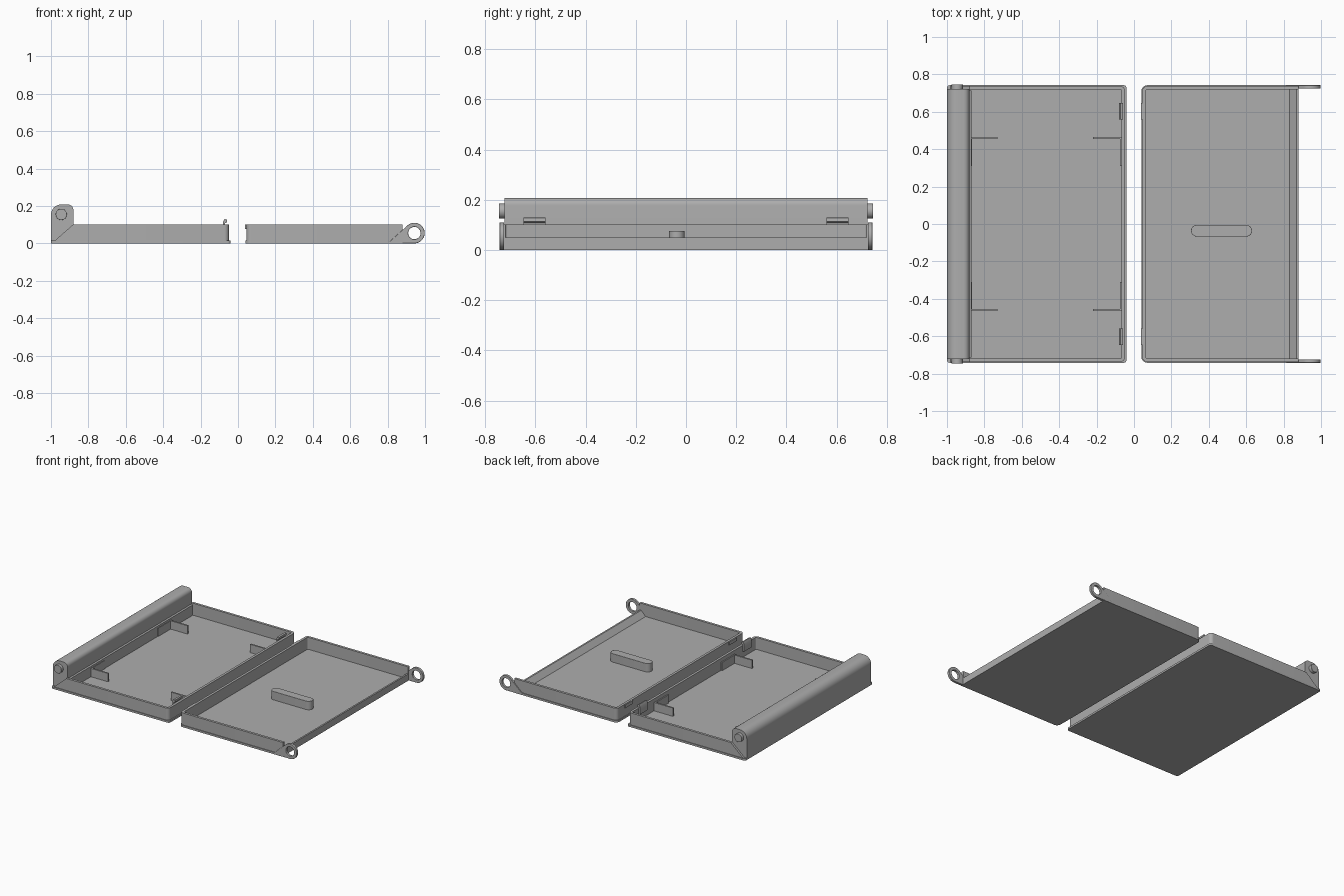
import bpy, bmesh
from math import radians, cos, sin

if "Cube" in bpy.data.objects:
    bpy.data.objects.remove(bpy.data.objects["Cube"])

GREY = (0.42, 0.42, 0.42, 1)
grey = bpy.data.materials.new("grey plastic")
grey.use_nodes = True
grey.diffuse_color = GREY
grey.node_tree.nodes["Principled BSDF"].inputs["Base Color"].default_value = GREY


def arc(cx, cy, r, start, end, steps=8):
    angles = [radians(start + (end - start) * i / steps) for i in range(steps + 1)]
    return [(cx + r * cos(a), cy + r * sin(a)) for a in angles]


def prism(name, loops, lo, hi, axis="z", bevel=0):
    """Extrude an outline (plus hole loops) from lo to hi along an axis."""
    place = {"x": lambda a, b, h: (h, a, b),
             "y": lambda a, b, h: (a, h, b),
             "z": lambda a, b, h: (a, b, h)}[axis]
    bm = bmesh.new()
    caps = [[], []]
    for loop in loops:
        rings = [[bm.verts.new(place(a, b, h)) for a, b in loop] for h in (lo, hi)]
        for i in range(len(loop)):
            bm.faces.new((rings[0][i - 1], rings[0][i], rings[1][i], rings[1][i - 1]))
            for ring, cap in zip(rings, caps):
                cap.append(bm.edges.get((ring[i - 1], ring[i])))
    for cap in caps:
        bmesh.ops.triangle_fill(bm, use_beauty=True, use_dissolve=False, edges=cap)
    bmesh.ops.recalc_face_normals(bm, faces=bm.faces)
    mesh = bpy.data.meshes.new(name)
    bm.to_mesh(mesh)
    bm.free()
    mesh.materials.append(grey)
    ob = bpy.data.objects.new(name, mesh)
    bpy.context.collection.objects.link(ob)
    bpy.ops.object.select_all(action="DESELECT")
    ob.select_set(True)
    bpy.context.view_layer.objects.active = ob
    bpy.ops.object.shade_smooth_by_angle(angle=radians(30))
    if bevel:
        mod = ob.modifiers.new("soft edges", "BEVEL")
        mod.width, mod.segments, mod.limit_method = bevel, 3, "ANGLE"
    return ob


def box(name, x, y, z, bevel=0):
    return prism(name, [[(x[0], y[0]), (x[1], y[0]), (x[1], y[1]), (x[0], y[1])]],
                 *z, bevel=bevel)


def rounded(x0, x1, y, r):
    """Rounded rectangle symmetric about y = 0."""
    return (arc(x1 - r, y - r, r, 0, 90) + arc(x0 + r, y - r, r, 90, 180)
            + arc(x0 + r, r - y, r, 180, 270) + arc(x1 - r, r - y, r, 270, 360))


def three_walls(side, near, far, y, t, r):
    """U-shaped wall, closed at x = near and open at x = far."""
    def path(x, half, rad):
        return ([(far, half)] + arc(x + rad, half - rad, rad, 90, 180)
                + arc(x + rad, rad - half, rad, 180, 270) + [(far, -half)])
    loop = path(near, y, r) + path(near + t, y - t, r / 3)[::-1]
    return [[(side * px, py) for px, py in loop]]


# Tray floor and walls
prism("tray_floor", [rounded(-1, -0.04, 0.742, 0.015)], 0, 0.014)
prism("tray_walls", three_walls(-1, 0.048, 0.88, 0.737, 0.018, 0.025), 0, 0.102)

# Tall hinge beam with rounded top
beam = ([(-0.88, 0)] + arc(-0.91, 0.178, 0.03, 0, 90, 6)
        + arc(-0.945, 0.153, 0.055, 90, 180, 12) + [(-1, 0)])
prism("hinge_beam", [beam], -0.722, 0.722, "y")
prism("beam_inner_ledge", [[(-0.89, 0.01), (-0.87, 0.01), (-0.87, 0.09), (-0.89, 0.1)]],
      -0.715, 0.715, "y")

# Lid floor, walls and the low lip on its open side
lid_floor = arc(0.07, 0.712, 0.03, 90, 180) + arc(0.07, -0.712, 0.03, 180, 270)
prism("lid_floor", [lid_floor + [(0.88, -0.742), (0.88, 0.742)]], 0, 0.014)
prism("lid_walls", three_walls(1, 0.045, 0.88, 0.737, 0.018, 0.025), 0, 0.102)
prism("lid_lip", [[(0.83, 0.012), (0.88, 0.012), (0.88, 0.05), (0.868, 0.05), (0.838, 0.02)]],
      -0.722, 0.722, "y")

# Raised rounded bar inside the lid
bar = arc(0.60, -0.036, 0.031, -90, 90, 12) + arc(0.336, -0.036, 0.031, 90, 270, 12)
prism("lid_bar", [bar], 0.01, 0.076, bevel=0.012)

# Parts repeated at the front and back
ear = [(0.8, 0)] + arc(0.943, 0.055, 0.055, -90, 135, 28)
ear_hole = arc(0.943, 0.055, 0.033, 0, 345, 23)
gusset = [(-0.985, 0.01), (-0.88, 0.01), (-0.88, 0.102)]
pin = arc(-0.945, 0.155, 0.03, 0, 345, 23)
hook = [(-0.08, 0.06), (-0.06, 0.06), (-0.07, 0.108), (-0.058, 0.113),
        (-0.06, 0.127), (-0.072, 0.13), (-0.08, 0.115)]
for s, end in ((-1, "front"), (1, "back")):
    def span(a, b):
        return sorted((s * a, s * b))
    prism(end + "_hinge_ear", [ear, ear_hole], *span(0.724, 0.743), "y", bevel=0.003)
    prism(end + "_gusset", [gusset], *span(0.71, 0.737), "y")
    prism(end + "_hinge_pin", [pin], *span(0.71, 0.745), "y", bevel=0.004)
    prism(end + "_latch_hook", [hook], *span(0.56, 0.648), "y")
    box(end + "_latch_catch", (0.038, 0.06), span(0.56, 0.648), (0.076, 0.1))
    # Corner brackets inside the tray
    for x0, x1, leg, side in ((-0.875, -0.73, -0.87, "hinge"), (-0.22, -0.066, -0.072, "latch")):
        box(f"{end}_{side}_bracket_arm", (x0, x1), span(0.454, 0.466), (0.01, 0.075))
        box(f"{end}_{side}_bracket_leg", (leg - 0.004, leg + 0.004), span(0.31, 0.466), (0.01, 0.075))
